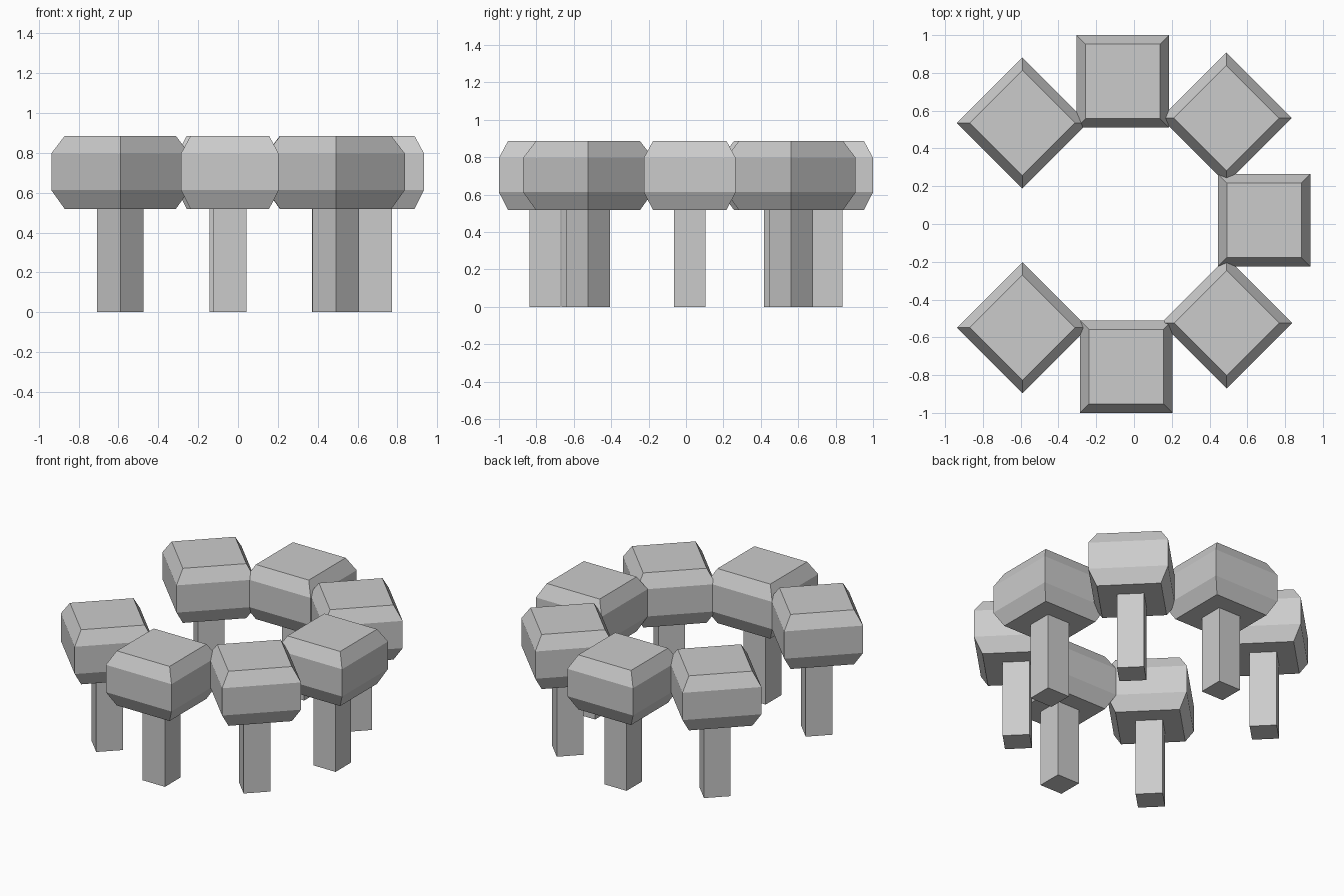
import bpy
from math import radians

if "Cube" in bpy.data.objects:
    bpy.data.objects.remove(bpy.data.objects["Cube"])

# Half-width and height of each square ring
STEM = [(0.083, 0.0), (0.083, 0.522)]
CAP = [(0.197, 0.518), (0.245, 0.613), (0.245, 0.797), (0.197, 0.886)]


def square_loft(name, rings, x, y, turn):
    """Closed solid made from stacked square rings."""
    verts, faces = [], [(3, 2, 1, 0)]
    for h, z in rings:
        verts += [(-h, -h, z), (h, -h, z), (h, h, z), (-h, h, z)]
    for r in range(len(rings) - 1):
        for i in range(4):
            j = (i + 1) % 4
            faces.append((4 * r + i, 4 * r + j, 4 * r + 4 + j, 4 * r + 4 + i))
    n = 4 * (len(rings) - 1)
    faces.append((n, n + 1, n + 2, n + 3))
    mesh = bpy.data.meshes.new(name)
    mesh.from_pydata(verts, [], faces)
    obj = bpy.data.objects.new(name, mesh)
    obj.location = (x, y, 0)
    obj.rotation_euler.z = radians(turn)
    bpy.context.collection.objects.link(obj)


# Seven blocky mushrooms in an open ring, alternately turned by 45 degrees
RING = [
    ("front_left", -0.591, -0.549, 45),
    ("front", -0.041, -0.755, 0),
    ("front_right", 0.491, -0.524, 45),
    ("right", 0.689, 0.020, 0),
    ("back_right", 0.489, 0.561, 45),
    ("back", -0.060, 0.755, 0),
    ("back_left", -0.591, 0.535, 45),
]
for place, x, y, turn in RING:
    square_loft(place + "_mushroom_stem", STEM, x, y, turn)
    square_loft(place + "_mushroom_cap", CAP, x, y, turn)
